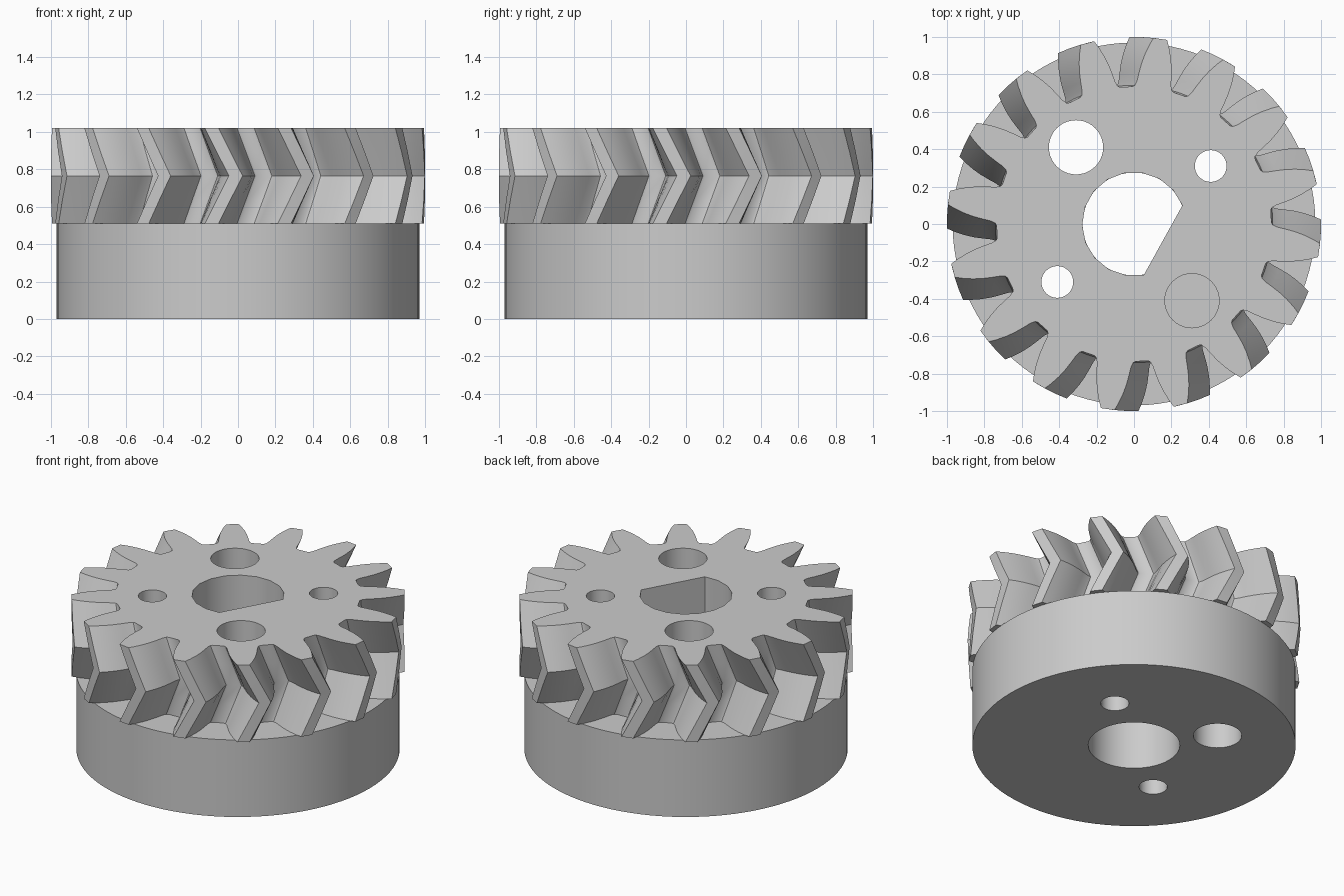
import bpy, bmesh, math
from math import cos, sin, radians

if "Cube" in bpy.data.objects:
    bpy.data.objects.remove(bpy.data.objects["Cube"])

grey = bpy.data.materials.new("plain_grey")
grey.diffuse_color = (0.6, 0.6, 0.6, 1)
grey.use_nodes = True
grey.node_tree.nodes["Principled BSDF"].inputs["Base Color"].default_value = grey.diffuse_color

Z_MID, Z_TOP = 0.51, 1.02
TEETH, PITCH = 16, 22.5
TOOTH_ANGLE, TWIST = 14.4, 7.4


def circle(r, n, cx=0.0, cy=0.0):
    return [(cx + r * cos(math.tau * i / n), cy + r * sin(math.tau * i / n)) for i in range(n)]


def gear_profile(turn):
    # half a tooth as (radius, half angle), from root to tip
    half = [(0.735, 8.7), (0.742, 7.7), (0.765, 6.9), (0.81, 6.2), (0.86, 5.4),
            (0.91, 4.4), (0.96, 3.2), (1.0, 2.1)]
    tooth = [(r, -a) for r, a in half] + [(r, a) for r, a in reversed(half)]
    pts = []
    for k in range(TEETH):
        for r, a in tooth:
            t = radians(TOOTH_ANGLE + k * PITCH + a + turn)
            pts.append((r * cos(t), r * sin(t)))
    return pts


def plate(name, walls):
    """walls: list of stacks; each stack is a list of (z, outline), bottom to top."""
    bm = bmesh.new()
    bottom, top = [], []
    for stack in walls:
        rings = [[bm.verts.new((x, y, z)) for x, y in pts] for z, pts in stack]
        n = len(rings[0])
        for a, b in zip(rings, rings[1:]):
            for i in range(n):
                j = (i + 1) % n
                bm.faces.new((a[i], a[j], b[j], b[i]))
        for ring, store in ((rings[0], bottom), (rings[-1], top)):
            store += [bm.edges.get((ring[i], ring[(i + 1) % n])) for i in range(n)]
    # flat caps with the holes left open
    for edges, nz in ((bottom, -1), (top, 1)):
        bmesh.ops.triangle_fill(bm, use_beauty=True, edges=edges, normal=(0, 0, nz))
    bmesh.ops.recalc_face_normals(bm, faces=bm.faces[:])
    me = bpy.data.meshes.new(name)
    bm.to_mesh(me)
    bm.free()
    me.materials.append(grey)
    ob = bpy.data.objects.new(name, me)
    bpy.context.collection.objects.link(ob)
    bpy.ops.object.select_all(action='DESELECT')
    ob.select_set(True)
    bpy.context.view_layer.objects.active = ob
    bpy.ops.object.shade_smooth_by_angle(angle=radians(30))
    return ob


def straight(z0, z1, pts):
    return [(z0, pts), (z1, pts)]


# holes shared by both parts
through = [circle(0.145, 40, -0.31, 0.41), circle(0.085, 32, 0.41, 0.31),
           circle(0.085, 32, -0.41, -0.31)]
blind = circle(0.145, 40, 0.31, -0.41)

# round base with round bore
plate("base_disc", [straight(0, Z_MID, p) for p in
                    [circle(0.97, 96), circle(0.275, 48)] + through])

# herringbone gear with a D-shaped bore and one blind hole
d_bore = [(0.277 * cos(radians(21 + 20 * i)), 0.277 * sin(radians(21 + 20 * i))) for i in range(14)]
teeth = []
for i in range(5):
    f = i / 4
    teeth.append((Z_MID + (Z_TOP - Z_MID) * f, gear_profile(TWIST * (1 - abs(2 * f - 1)))))
plate("herringbone_gear", [teeth] + [straight(Z_MID, Z_TOP, p) for p in
                                     [d_bore, blind] + through])
